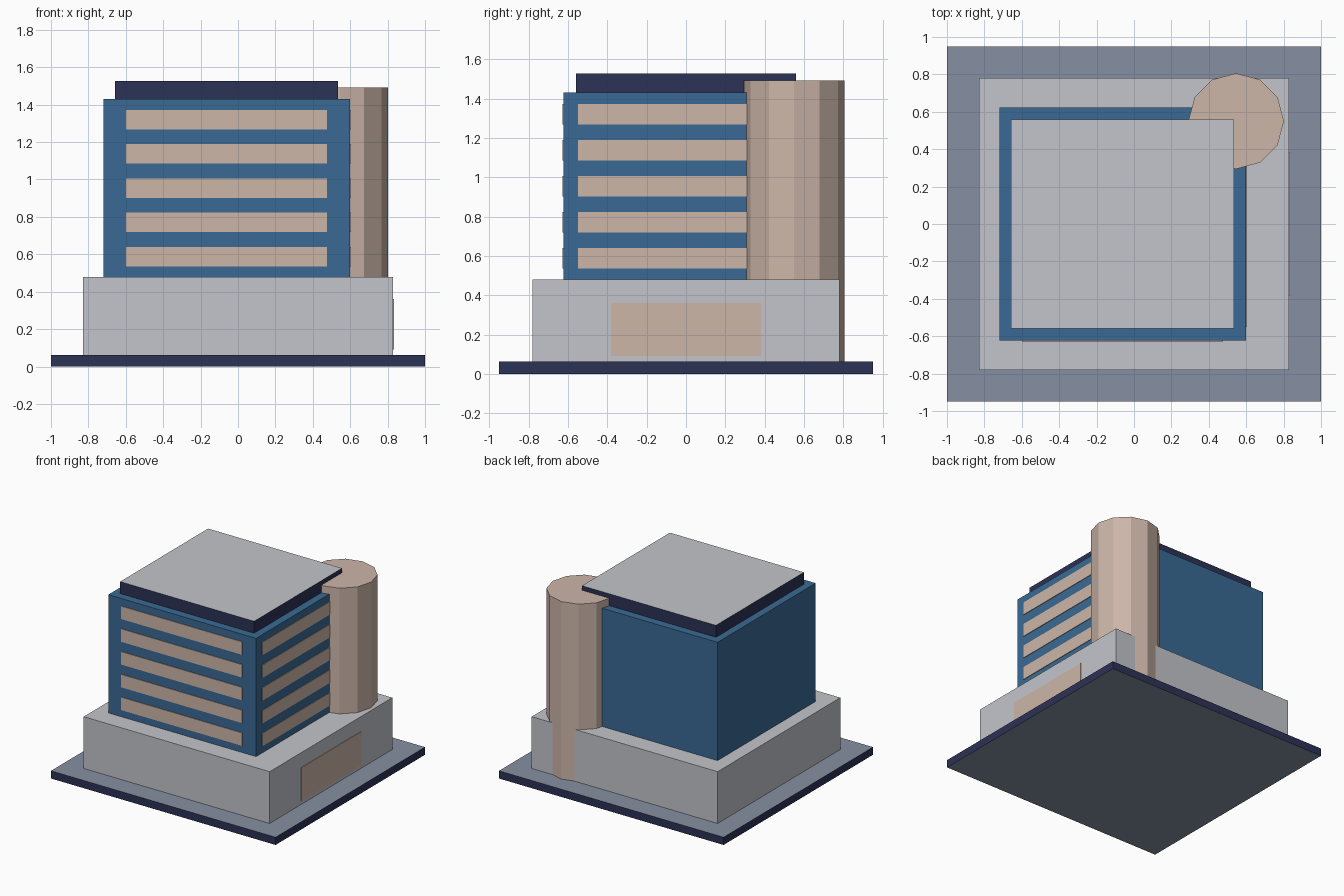
import bpy, bmesh, math

if "Cube" in bpy.data.objects:
    bpy.data.objects.remove(bpy.data.objects["Cube"])


def material(name, rgb):
    lin = [((c / 255 + 0.055) / 1.055) ** 2.4 for c in rgb]
    m = bpy.data.materials.new(name)
    m.diffuse_color = (*lin, 1)
    m.use_nodes = True
    m.node_tree.nodes["Principled BSDF"].inputs["Base Color"].default_value = m.diffuse_color
    return m


NAVY = material("navy", (44, 50, 86))
SLATE = material("slate", (134, 144, 162))
GREY = material("light_grey", (196, 197, 203))
BLUE = material("blue", (58, 106, 148))
TAN = material("tan", (205, 182, 169))


def finish(name, bm, side, cap=None):
    """Make the object; faces pointing up or down take the cap colour."""
    bmesh.ops.recalc_face_normals(bm, faces=bm.faces)
    me = bpy.data.meshes.new(name)
    me.materials.append(side)
    if cap:
        me.materials.append(cap)
        for f in bm.faces:
            f.material_index = int(abs(f.normal.z) > 0.5)
    bm.to_mesh(me)
    bm.free()
    ob = bpy.data.objects.new(name, me)
    bpy.context.collection.objects.link(ob)
    return ob


def box(name, x, y, z, side, cap=None):
    bm = bmesh.new()
    bmesh.ops.create_cube(bm, size=1)
    for v in bm.verts:
        v.co = [(r[0] + r[1]) / 2 + c * (r[1] - r[0]) for c, r in zip(v.co, (x, y, z))]
    return finish(name, bm, side, cap)


# Stacked blocks of the building
box("ground_slab", (-1, 1), (-0.95, 0.95), (0, 0.062), NAVY, SLATE)
box("podium", (-0.828, 0.828), (-0.78, 0.78), (0.062, 0.479), GREY)
box("tower_block", (-0.718, 0.598), (-0.624, 0.624), (0.479, 1.431), BLUE)
box("roof_slab", (-0.658, 0.535), (-0.559, 0.559), (1.431, 1.527), NAVY, GREY)

# Twelve-sided stair tower at the back right corner
bm = bmesh.new()
ring = [bm.verts.new((0.546 + 0.256 * math.cos(i * math.pi / 6),
                      0.55 + 0.256 * math.sin(i * math.pi / 6), 0.062)) for i in range(12)]
base = bm.faces.new(ring)
top = bmesh.ops.extrude_face_region(bm, geom=[base], use_keep_orig=True)["geom"]
bmesh.ops.translate(bm, vec=(0, 0, 1.429),
                    verts=[v for v in top if isinstance(v, bmesh.types.BMVert)])
finish("stair_tower", bm, TAN)

# Window bands on the front and right walls
for i in range(5):
    z = 0.535 + 0.1832 * i
    box(f"front_window_{i + 1}", (-0.6, 0.476), (-0.629, -0.622), (z, z + 0.104), TAN)
    box(f"right_window_{i + 1}", (0.596, 0.603), (-0.55, 0.45), (z, z + 0.104), TAN)

# Wide entrance on the right side of the podium
box("entrance", (0.826, 0.833), (-0.382, 0.382), (0.09, 0.36), TAN)
